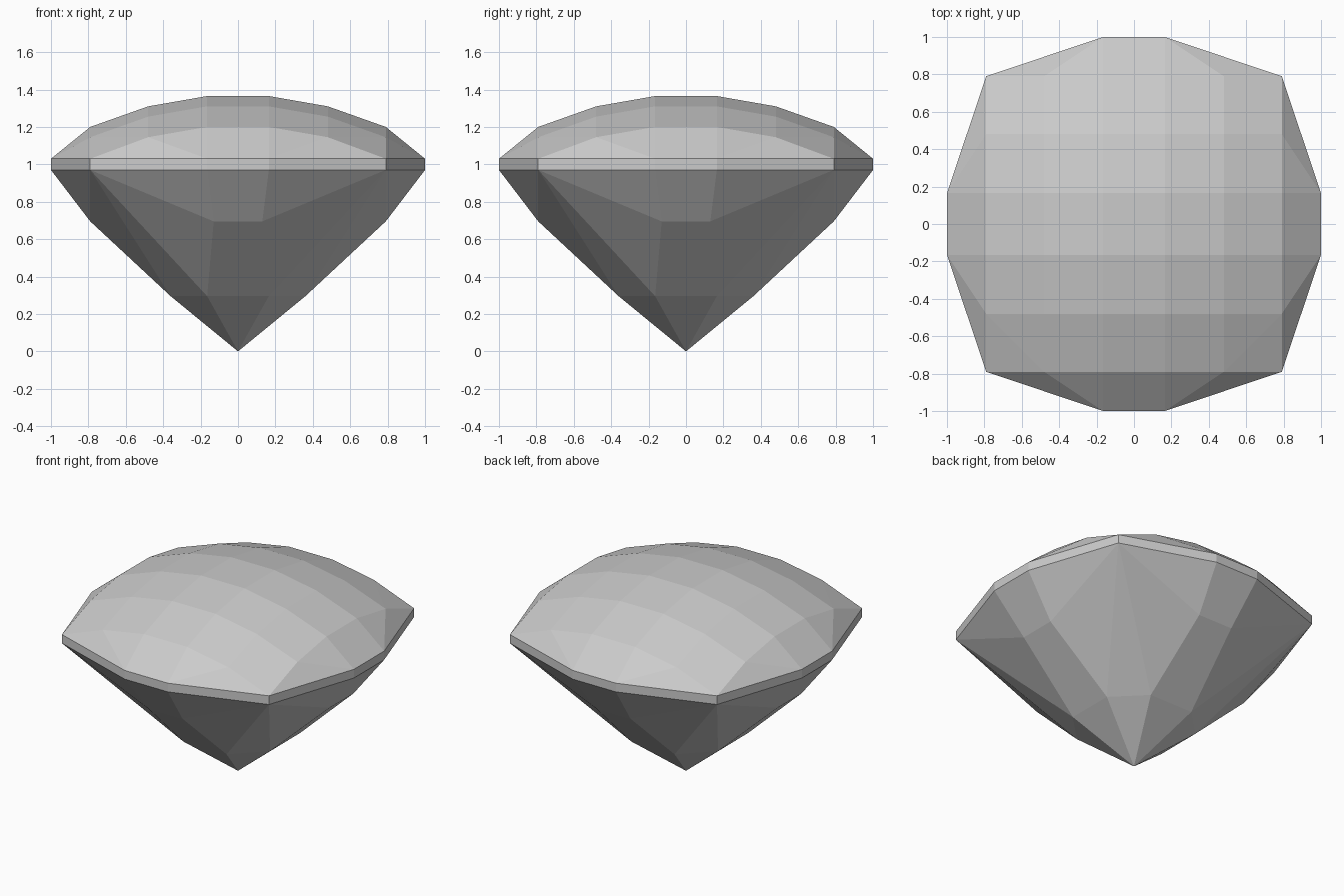
import bpy
import bmesh

cube = bpy.data.objects.get("Cube")
if cube:
    bpy.data.objects.remove(cube, do_unlink=True)

# Single stone colour
stone = bpy.data.materials.new("pale grey stone")
stone.use_nodes = True
grey = (0.6, 0.6, 0.6, 1)
stone.diffuse_color = grey
stone.node_tree.nodes["Principled BSDF"].inputs["Base Color"].default_value = grey


def around(a, b, z):
    """Eight points (four if a == b) mirrored over both axes and the diagonal."""
    return {(sx * p, sy * q, z) for p, q in ((a, b), (b, a))
            for sx in (-1, 1) for sy in (-1, 1)}


INNER, MIDDLE, OUTER = 0.165, 0.48, 0.79
GIRDLE_LOW, GIRDLE_HIGH = 0.97, 1.03
points = {(0, 0, 0)}

# Girdle: twelve-sided band
for z in (GIRDLE_LOW, GIRDLE_HIGH):
    points |= around(INNER, 1, z) | around(OUTER, OUTER, z)

# Crown: one arched profile swept along another
drop = {INNER: 0, MIDDLE: 0.055, OUTER: 0.165}
for a in drop:
    for b in drop:
        if a + b < 2 * OUTER:
            points |= around(a, b, 1.365 - drop[a] - drop[b])

# Pavilion: facet corners between girdle and tip
points |= around(0.13, OUTER, 0.695) | around(0.165, 0.36, 0.295)

# Convex cut stone with flat facets
bm = bmesh.new()
for p in sorted(points):
    bm.verts.new(p)
bmesh.ops.convex_hull(bm, input=bm.verts[:])
bmesh.ops.dissolve_limit(bm, angle_limit=0.01, verts=bm.verts[:], edges=bm.edges[:])
bmesh.ops.recalc_face_normals(bm, faces=bm.faces[:])
mesh = bpy.data.meshes.new("cut_stone")
bm.to_mesh(mesh)
bm.free()
mesh.materials.append(stone)
bpy.context.collection.objects.link(bpy.data.objects.new("cut_stone", mesh))
